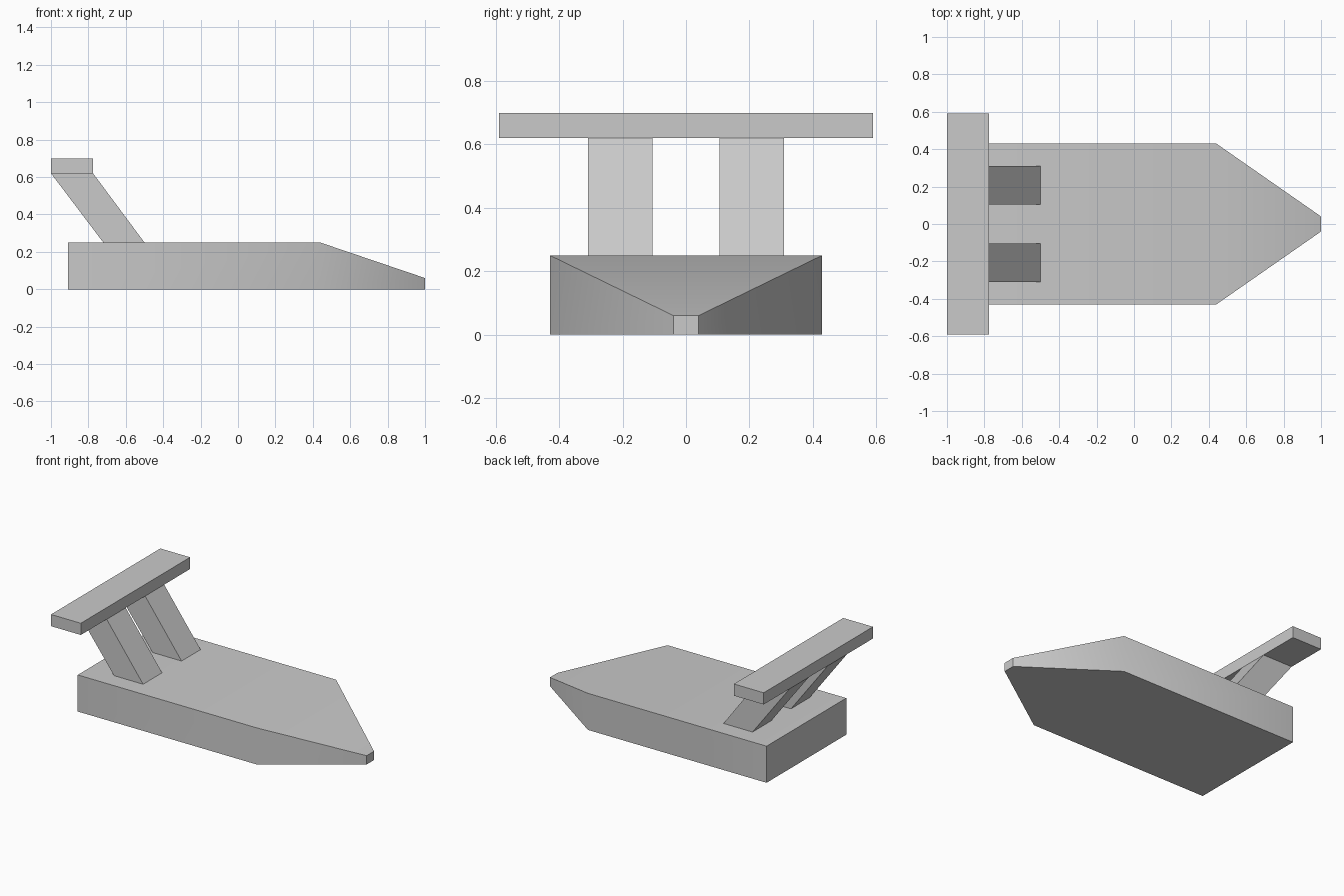
import bpy
import bmesh
import math

cube = bpy.data.objects.get("Cube")
if cube:
    bpy.data.objects.remove(cube, do_unlink=True)

grey = bpy.data.materials.new("light grey")
grey.use_nodes = True
grey.diffuse_color = (0.59, 0.59, 0.59, 1)
shader = next(n for n in grey.node_tree.nodes if n.type == "BSDF_PRINCIPLED")
shader.inputs["Base Color"].default_value = grey.diffuse_color


def loft(name, bottom, top):
    """Join two matching outlines into a closed solid."""
    bm = bmesh.new()
    low = [bm.verts.new(p) for p in bottom]
    high = [bm.verts.new(p) for p in top]
    bm.faces.new(low[::-1])
    # Cap the top as strips so that it can fold cleanly
    n = len(high)
    for i in range(n // 2 - 1):
        bm.faces.new((high[i], high[i + 1], high[n - 2 - i], high[n - 1 - i]))
    for i in range(n):
        j = (i + 1) % n
        bm.faces.new((low[i], low[j], high[j], high[i]))
    bmesh.ops.recalc_face_normals(bm, faces=bm.faces)
    mesh = bpy.data.meshes.new(name)
    bm.to_mesh(mesh)
    bm.free()
    mesh.materials.append(grey)
    obj = bpy.data.objects.new(name, mesh)
    bpy.context.collection.objects.link(obj)
    return obj


def rect(x0, x1, y0, y1, z):
    return [(x0, y0, z), (x1, y0, z), (x1, y1, z), (x0, y1, z)]


# Hull: flat deck that slopes down to a narrow blunt nose
stations = [(-0.91, 0.43, 0.25), (0.44, 0.43, 0.25), (1.0, 0.04, 0.06)]
outline = [(x, -w, h) for x, w, h in stations]
outline += [(x, w, h) for x, w, h in reversed(stations)]
hull = loft("hull", [(x, y, 0) for x, y, h in outline], outline)
bpy.ops.object.select_all(action="DESELECT")
hull.select_set(True)
bpy.context.view_layer.objects.active = hull
bpy.ops.object.shade_smooth_by_angle(angle=math.radians(40))

# Two raked struts holding the rear wing
for name, side in (("right_strut", -1), ("left_strut", 1)):
    y0, y1 = sorted((side * 0.105, side * 0.31))
    loft(name, rect(-0.72, -0.5, y0, y1, 0.25), rect(-1.0, -0.775, y0, y1, 0.62))

# Rear wing
loft("rear_wing", rect(-1.0, -0.775, -0.59, 0.59, 0.62),
     rect(-1.0, -0.775, -0.59, 0.59, 0.70))
